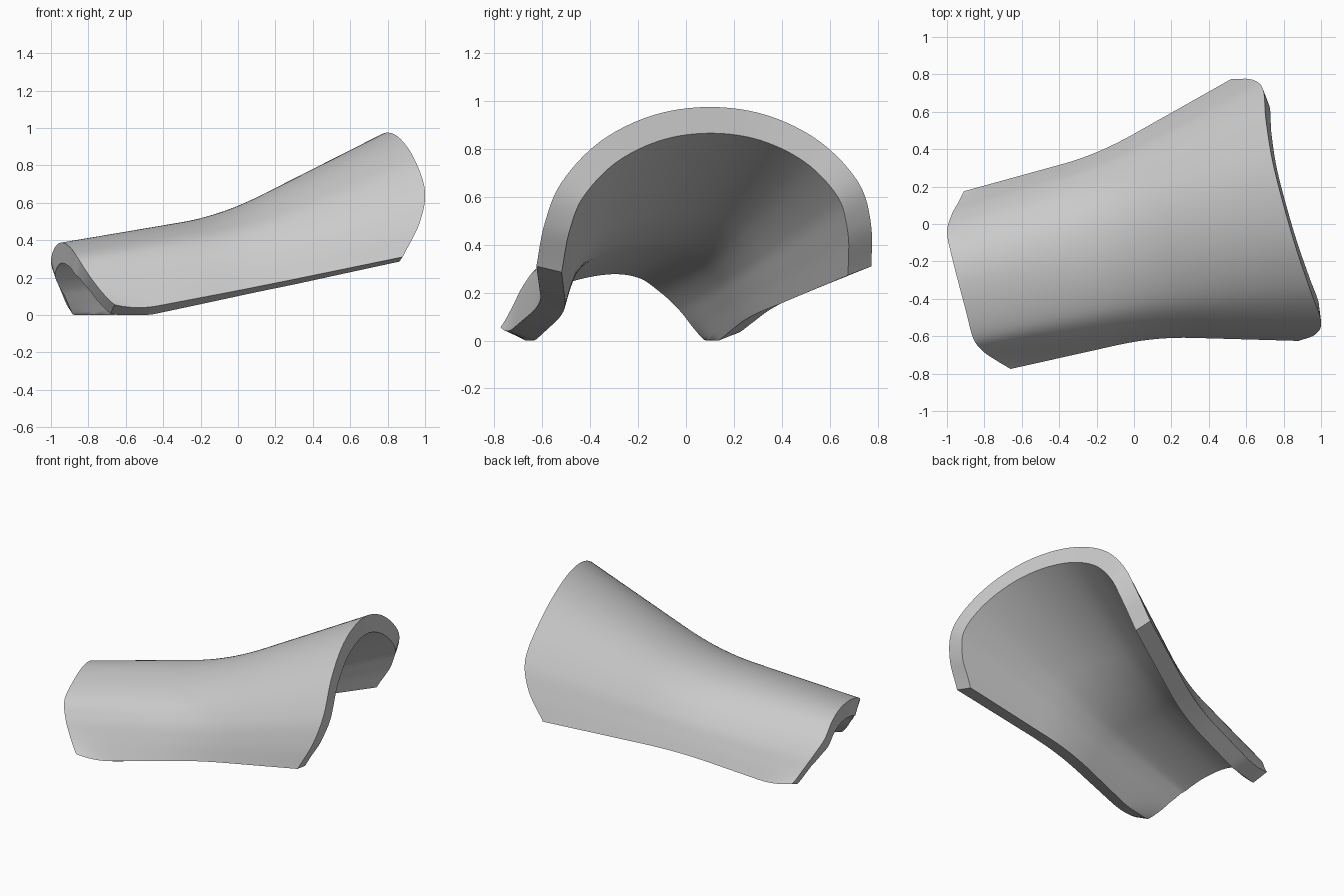
import bpy
import bmesh
from mathutils import Vector

if "Cube" in bpy.data.objects:
    bpy.data.objects.remove(bpy.data.objects["Cube"], do_unlink=True)

THICKNESS = 0.11
AROUND, ALONG = 6, 40
AXIS = Vector((.97, .25, 0)).normalized()

# Outer rims, each running from the front lip over the ridge to the back lip
narrow_rim = [(-.66, -.775, .005), (-.745, -.724, .13), (-.81, -.678, .23),
              (-.86, -.61, .31), (-.90, -.46, .365), (-.945, -.29, .387),
              (-.98, -.15, .36), (-1.0, -.04, .285), (-.975, .05, .195),
              (-.94, .115, .10), (-.91, .175, -.005)]
wide_rim = [(.88, -.625, .31), (.97, -.59, .49), (1.0, -.52, .66),
            (.945, -.36, .83), (.87, -.14, .94), (.80, .10, .975),
            (.74, .34, .94), (.705, .56, .83), (.69, .72, .66),
            (.63, .772, .49), (.52, .775, .31)]


def smooth_path(points, steps):
    """Run a Catmull-Rom curve through the points."""
    pts = [Vector(p) for p in points]
    pts = [2 * pts[0] - pts[1]] + pts + [2 * pts[-1] - pts[-2]]
    path = []
    for a, b, c, d in zip(pts, pts[1:], pts[2:], pts[3:]):
        for i in range(steps):
            t = i / steps
            path.append(b + (c - a) * t / 2
                        + (2 * a - 5 * b + 4 * c - d) * t**2 / 2
                        + (3 * b - a - 3 * c + d) * t**3 / 2)
    return path + [pts[-2]]


def waist_point(a, b):
    """Point halfway along, drawn in to form the narrow waist."""
    m = (a + b) / 2
    return Vector((m.x, .83 * m.y - .022, .15 + (m.z - .155) * .73))


def along(a, m, b, t):
    """Two straight runs joined by a soft bend at the waist."""
    soft = .13
    if t < .5 - soft:
        return a.lerp(m, 2 * t)
    if t > .5 + soft:
        return m.lerp(b, 2 * t - 1)
    s = (t - .5 + soft) / (2 * soft)
    start, end = a.lerp(m, 1 - 2 * soft), m.lerp(b, 2 * soft)
    return start.lerp(m, s).lerp(m.lerp(end, s), s)


def lip_lift(u, t):
    """Upward curl of the lips at the narrow end."""
    return .05 * abs(2 * u - 1)**6 * max(0, 1 - t / .15)**2


# Loft the outer skin
bm = bmesh.new()
outer = []
for a, b in zip(smooth_path(narrow_rim, AROUND), smooth_path(wide_rim, AROUND)):
    m = waist_point(a, b)
    outer.append([bm.verts.new(along(a, m, b, j / ALONG)) for j in range(ALONG + 1)])


def skin(grid, flip):
    for r, s in zip(grid, grid[1:]):
        for j in range(ALONG):
            quad = (r[j], r[j + 1], s[j + 1], s[j])
            bm.faces.new(quad[::-1] if flip else quad)


skin(outer, False)
bm.normal_update()

# Inner skin, set nearly square to the axis so the rims stay flat
inner = []
for row in outer:
    inner.append([])
    for v in row:
        inward = .75 * AXIS * v.normal.dot(AXIS) - v.normal
        inner[-1].append(bm.verts.new(v.co + inward.normalized() * THICKNESS))
skin(inner, True)

# Curl the lips and keep them above the ground
for grid in (outer, inner):
    for i, row in enumerate(grid):
        for j, v in enumerate(row):
            v.co.z = max(0, v.co.z + lip_lift(i / (len(grid) - 1), j / ALONG))

# Close the lips and rims between the two skins
edge_pairs = [(outer[0], inner[0]), (outer[-1], inner[-1]),
              ([r[0] for r in outer], [r[0] for r in inner]),
              ([r[-1] for r in outer], [r[-1] for r in inner])]
for o, n in edge_pairs:
    for k in range(len(o) - 1):
        bm.faces.new((o[k], o[k + 1], n[k + 1], n[k]))
bmesh.ops.recalc_face_normals(bm, faces=bm.faces)

mesh = bpy.data.meshes.new("curved_guard")
bm.to_mesh(mesh)
bm.free()
guard = bpy.data.objects.new("curved_guard", mesh)
bpy.context.collection.objects.link(guard)

# Plain grey finish
grey = bpy.data.materials.new("light_grey")
grey.use_nodes = True
colour = (.6, .6, .6, 1)
grey.diffuse_color = colour
grey.node_tree.nodes["Principled BSDF"].inputs["Base Color"].default_value = colour
mesh.materials.append(grey)

# Smooth skins with crisp rims
bpy.ops.object.select_all(action='DESELECT')
guard.select_set(True)
bpy.context.view_layer.objects.active = guard
bpy.ops.object.shade_smooth_by_angle(angle=.6)
